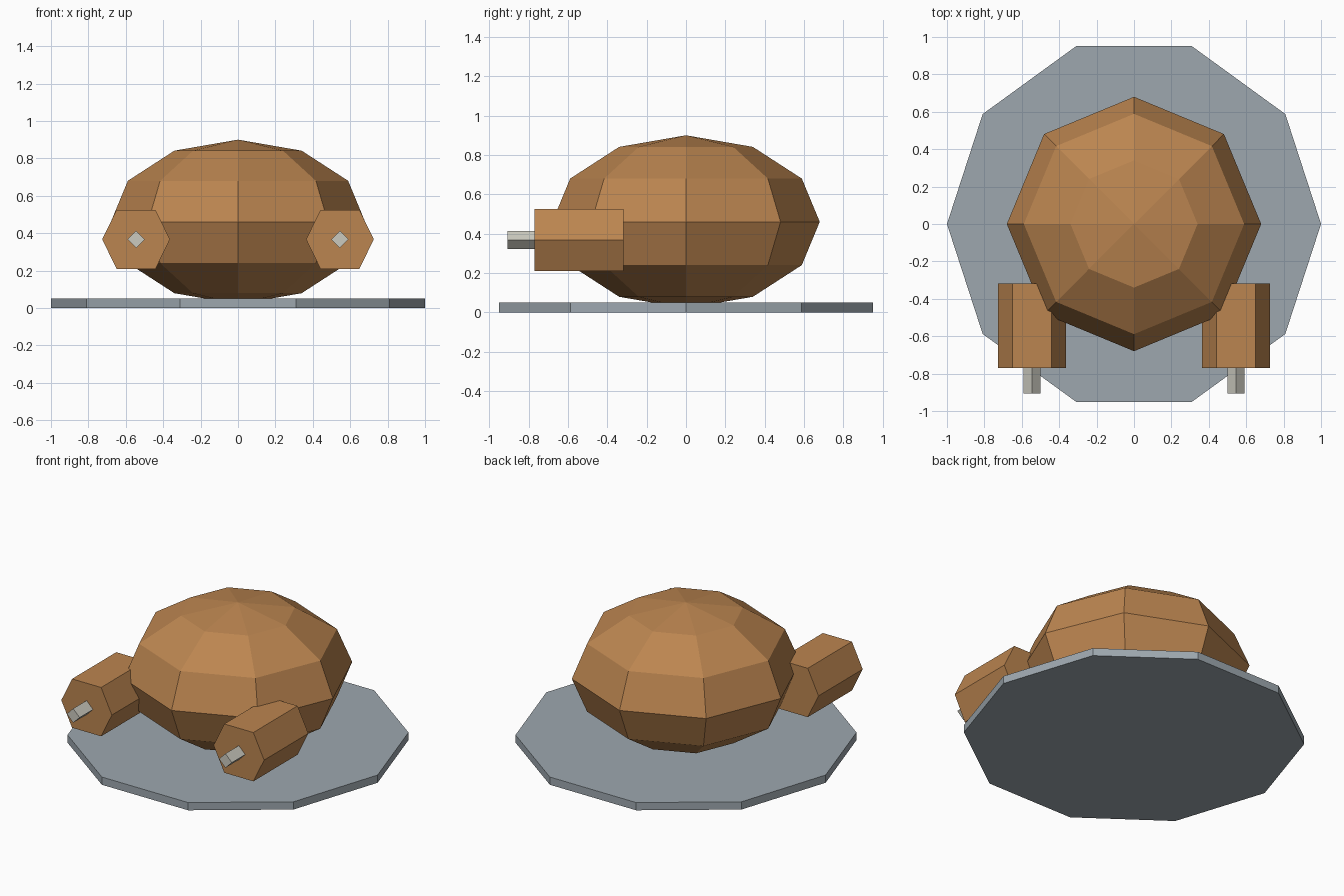
import bpy, bmesh, math
from mathutils import Matrix

if "Cube" in bpy.data.objects:
    bpy.data.objects.remove(bpy.data.objects["Cube"])


def material(name, color):
    m = bpy.data.materials.new(name)
    m.diffuse_color = (*color, 1)
    m.use_nodes = True
    m.node_tree.nodes["Principled BSDF"].inputs["Base Color"].default_value = m.diffuse_color
    return m


brown = material("warm brown", (0.50, 0.235, 0.08))
grey = material("slate grey", (0.34, 0.39, 0.43))
ivory = material("pale ivory", (0.60, 0.59, 0.52))


def add_object(name, bm, mat):
    bmesh.ops.recalc_face_normals(bm, faces=bm.faces[:])
    mesh = bpy.data.meshes.new(name)
    bm.to_mesh(mesh)
    bm.free()
    mesh.materials.append(mat)
    ob = bpy.data.objects.new(name, mesh)
    bpy.context.collection.objects.link(ob)
    return ob


def prism_along_y(name, outline, center, y0, y1, mat):
    """Extrude an x/z outline from y0 to y1."""
    bm = bmesh.new()
    cx, cz = center
    face = bm.faces.new([bm.verts.new((cx + x, y0, cz + z)) for x, z in outline])
    res = bmesh.ops.extrude_face_region(bm, geom=[face], use_keep_orig=True)
    moved = [v for v in res["geom"] if isinstance(v, bmesh.types.BMVert)]
    bmesh.ops.translate(bm, verts=moved, vec=(0, y1 - y0, 0))
    return add_object(name, bm, mat)


# ten-sided base plate
bm = bmesh.new()
verts = [bm.verts.new((math.cos(i * math.tau / 10), math.sin(i * math.tau / 10), 0))
         for i in range(10)]
plate = bm.faces.new(verts)
res = bmesh.ops.extrude_face_region(bm, geom=[plate], use_keep_orig=True)
bmesh.ops.translate(bm, vec=(0, 0, 0.05),
                    verts=[v for v in res["geom"] if isinstance(v, bmesh.types.BMVert)])
add_object("base_plate", bm, grey)

# faceted, slightly flattened body
bm = bmesh.new()
bmesh.ops.create_uvsphere(
    bm, u_segments=8, v_segments=6, radius=1,
    matrix=Matrix.Translation((0, 0, 0.46)) @ Matrix.Diagonal((0.68, 0.68, 0.44, 1)))
add_object("body", bm, brown)

# forward-pointing hexagonal legs with a diamond-section bone
hexagon = [(-0.181, 0), (-0.104, 0.158), (0.104, 0.158),
           (0.181, 0), (0.104, -0.158), (-0.104, -0.158)]
diamond = [(-0.046, 0), (0, 0.046), (0.046, 0), (0, -0.046)]
for side, label in ((-1, "left"), (1, "right")):
    center = (side * 0.545, 0.367)
    prism_along_y(f"{label}_leg", hexagon, center, -0.77, -0.318, brown)
    prism_along_y(f"{label}_bone", diamond, center, -0.907, -0.72, ivory)
